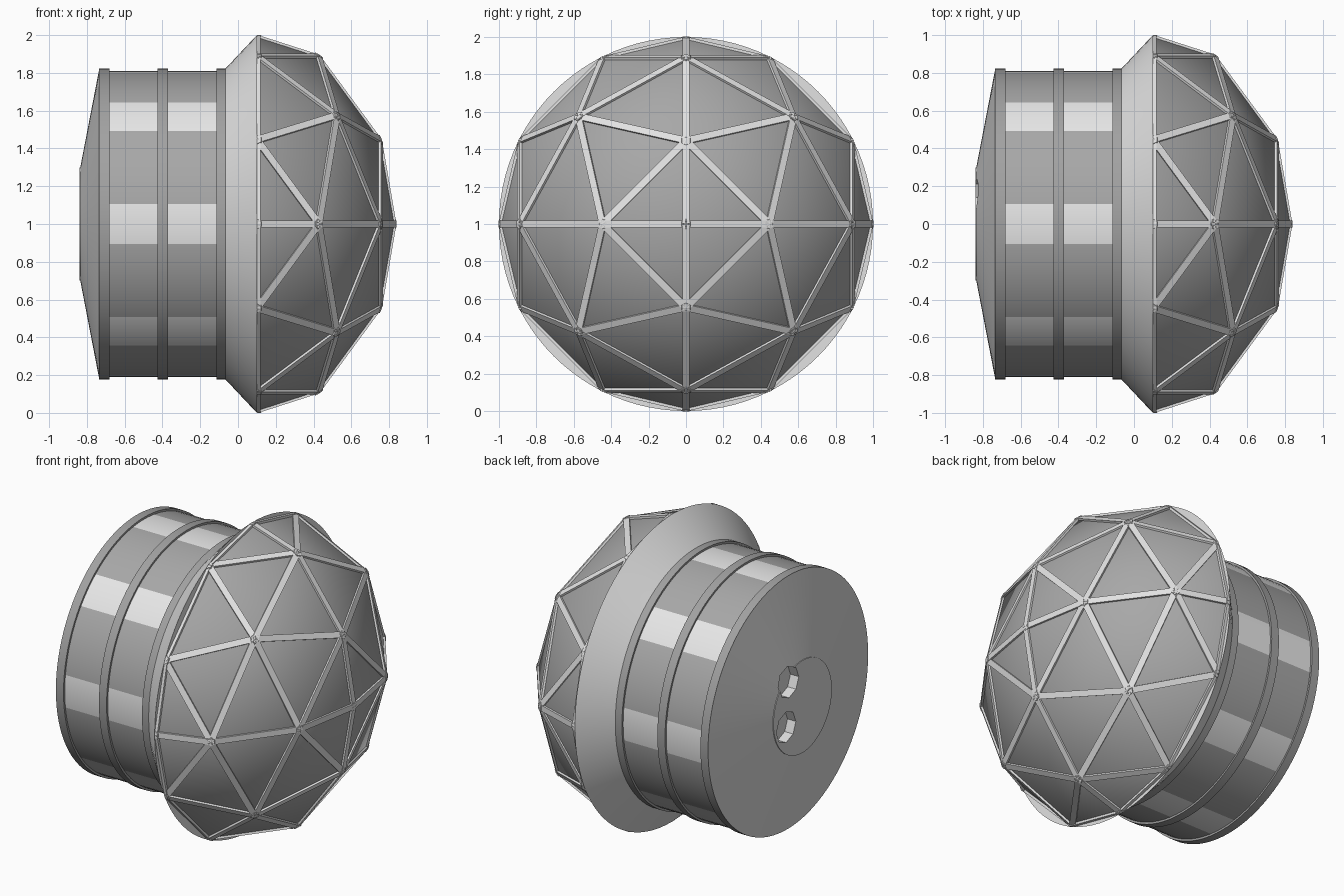
import bpy, bmesh, math
from mathutils import Vector, Matrix

cube = bpy.data.objects.get("Cube")
if cube:
    bpy.data.objects.remove(cube, do_unlink=True)

SEG = 96
RIM_X = 0.1
MID = Vector((0, 0, 1))


def material(name, v):
    m = bpy.data.materials.new(name)
    m.use_nodes = True
    m.diffuse_color = (v, v, v, 1)
    m.node_tree.nodes["Principled BSDF"].inputs["Base Color"].default_value = (v, v, v, 1)
    return m


hull = material("mid grey hull", 0.39)
panel = material("grey dome panel", 0.39)
trim = material("grey band", 0.36)
end_grey = material("light grey end cap", 0.7)
pale = material("pale grey frame", 0.76)
window = material("near white window", 0.8)


def finish(name, bm, mats, smooth=None):
    me = bpy.data.meshes.new(name)
    bm.to_mesh(me)
    bm.free()
    ob = bpy.data.objects.new(name, me)
    bpy.context.collection.objects.link(ob)
    ob.location = MID
    for m in mats:
        me.materials.append(m)
    if smooth:
        bpy.ops.object.select_all(action='DESELECT')
        ob.select_set(True)
        bpy.context.view_layer.objects.active = ob
        bpy.ops.object.shade_smooth_by_angle(angle=math.radians(smooth))
    return ob


def lathe(profile):
    """Spin an (x, radius) profile around the x axis and cap both ends."""
    bm = bmesh.new()
    rings = []
    for x, r in profile:
        rings.append([bm.verts.new((x, r * math.cos(t), r * math.sin(t)))
                      for t in (math.tau * i / SEG for i in range(SEG))])
    for a, b in zip(rings, rings[1:]):
        for i in range(SEG):
            j = (i + 1) % SEG
            bm.faces.new((a[i], a[j], b[j], b[i]))
    bm.faces.new(rings[0])
    bm.faces.new(rings[-1])
    bmesh.ops.recalc_face_normals(bm, faces=bm.faces)
    return bm


# Drum with two rows of eight windows
bm = lathe([(-0.73, 0.81), (-0.68, 0.81), (-0.425, 0.81), (-0.37, 0.81),
            (-0.115, 0.81), (-0.06, 0.81)])
for f in bm.faces:
    c = f.calc_center_median()
    in_row = -0.67 < c.x < -0.43 or -0.36 < c.x < -0.12
    turn = math.degrees(math.atan2(c.z, c.y)) % 45
    if in_row and min(turn, 45 - turn) < 7.5:
        f.material_index = 1
finish("drum", bm, [hull, window], 30)

# Raised bands around the drum
for name, x in (("rear_band", -0.735), ("middle_band", -0.425), ("front_band", -0.115)):
    finish(name, lathe([(x, 0.823), (x + 0.055, 0.823)]), [trim], 30)

# Collar flaring out to the dome rim
finish("collar", lathe([(-0.07, 0.82), (-0.06, 0.83), (RIM_X, 1.0)]), [pale], 30)

# Shallow conical end cap and its centre plate, cut by two sockets
cap = finish("end_cap", lathe([(-0.835, 0.3), (-0.735, 0.82), (-0.72, 0.8)]), [end_grey], 5)
plate = finish("end_plate", lathe([(-0.84, 0.3), (-0.833, 0.3)]), [end_grey], 5)
for i, (y, z) in enumerate(((0.14, 0.21), (0.17, -0.07))):
    bm = bmesh.new()
    bmesh.ops.create_cone(bm, cap_ends=True, segments=8, radius1=0.1, radius2=0.1, depth=0.14,
                          matrix=Matrix.Translation((-0.85, y, z)) @ Matrix.Rotation(math.pi / 2, 4, 'Y'))
    cutter = finish("socket_cutter_%d" % (i + 1), bm, [end_grey])
    cutter.hide_render = True
    cutter.hide_set(True)
    for part in (cap, plate):
        mod = part.modifiers.new("socket", 'BOOLEAN')
        mod.operation = 'DIFFERENCE'
        mod.solver = 'EXACT'
        mod.object = cutter


# Faceted dome: half an octahedron split in three and pushed to a flattened sphere
def dome_point(i, j, sy, sz):
    n = Vector((3 - i - j, i * sy, j * sz)).normalized()
    return Vector((RIM_X + 0.73 * n.x, 0.993 * n.y, 0.993 * n.z))


dome = bmesh.new()
for sy in (1, -1):
    for sz in (1, -1):
        for i in range(3):
            for j in range(3 - i):
                tris = [((i, j), (i + 1, j), (i, j + 1))]
                if i + j < 2:
                    tris.append(((i + 1, j), (i + 1, j + 1), (i, j + 1)))
                for t in tris:
                    f = dome.faces.new([dome.verts.new(dome_point(a, b, sy, sz)) for a, b in t])
                    f.smooth = True
bmesh.ops.remove_doubles(dome, verts=dome.verts, dist=0.001)
for f in dome.faces:
    f.normal_update()
    if f.normal.dot(f.calc_center_median()) < 0:
        f.normal_flip()


def outward(p):
    return Vector(((p.x - RIM_X) / 0.54, p.y, p.z)).normalized()


# Struts along every dome edge, hubs at every joint, trimmed flush with the rim
bars = bmesh.new()
for e in dome.edges:
    a, b = (v.co for v in e.verts)
    mid = (a + b) / 2
    along = (b - a).normalized()
    side = along.cross(outward(mid)).normalized()
    up = side.cross(along)
    m = Matrix((along * (b - a).length, side * 0.038, up * 0.018)).transposed().to_4x4()
    m.translation = mid
    bmesh.ops.create_cube(bars, size=1, matrix=m)
hubs = bmesh.new()
for v in dome.verts:
    up = outward(v.co)
    m = Matrix.Translation(v.co) @ up.to_track_quat('Z', 'Y').to_matrix().to_4x4()
    bmesh.ops.create_cone(hubs, cap_ends=True, segments=6, radius1=0.03, radius2=0.026,
                          depth=0.014, matrix=m)
for name, part in (("dome_struts", bars), ("dome_hubs", hubs)):
    bmesh.ops.recalc_face_normals(part, faces=part.faces)
    bmesh.ops.bisect_plane(part, geom=part.verts[:] + part.edges[:] + part.faces[:],
                           plane_co=(RIM_X, 0, 0), plane_no=(1, 0, 0), clear_inner=True)
    finish(name, part, [pale])
finish("dome_panels", dome, [panel])
